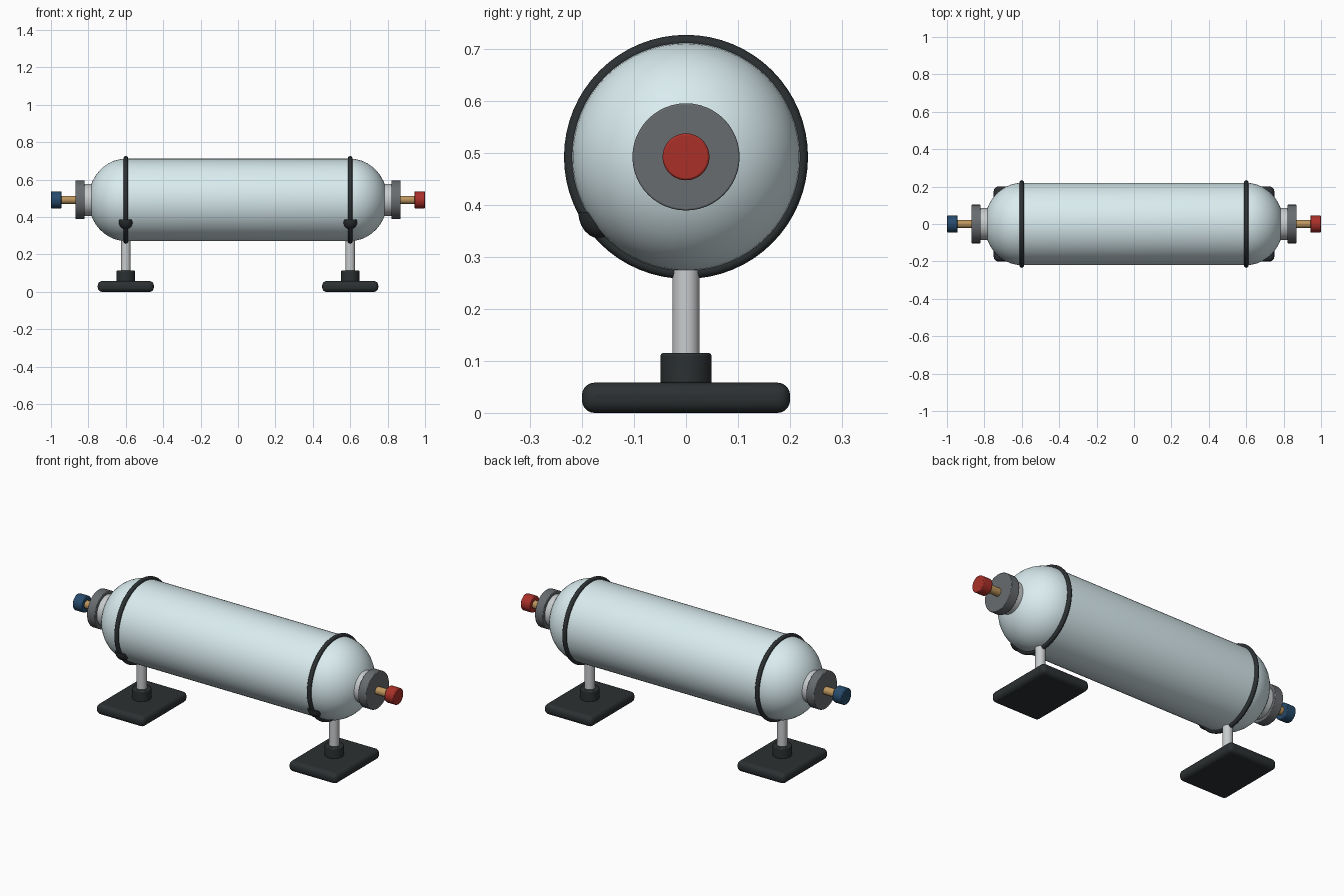
import bpy, bmesh, math
from mathutils import Matrix, Vector

if "Cube" in bpy.data.objects:
    bpy.data.objects.remove(bpy.data.objects["Cube"])

AX = 0.492  # height of the tank axis


def material(name, rgb):
    m = bpy.data.materials.new(name)
    m.diffuse_color = (*rgb, 1)
    m.use_nodes = True
    m.node_tree.nodes["Principled BSDF"].inputs["Base Color"].default_value = m.diffuse_color
    return m


SHELL = material("pale_blue", (0.70, 0.84, 0.87))
DARK = material("rubber_black", (0.025, 0.03, 0.032))
FLANGE = material("dark_grey", (0.14, 0.15, 0.16))
STEEL = material("steel", (0.58, 0.60, 0.61))
BRASS = material("brass", (0.50, 0.30, 0.11))
RED = material("red", (0.40, 0.03, 0.022))
BLUE = material("blue", (0.02, 0.07, 0.15))


def finish(ob, name, mat, bevel=0, segments=3):
    ob.name = name
    ob.data.materials.append(mat)
    if bevel:
        b = ob.modifiers.new("bevel", 'BEVEL')
        b.width, b.segments = bevel, segments
        b.limit_method = 'ANGLE'
    bpy.ops.object.select_all(action='DESELECT')
    ob.select_set(True)
    bpy.context.view_layer.objects.active = ob
    bpy.ops.object.shade_smooth_by_angle(angle=math.radians(35))
    return ob


def rod(name, axis, centre, radius, lo, hi, mat, bevel=0):
    """Cylinder along x or z between the coordinates lo and hi."""
    loc = list(centre)
    loc[0 if axis == 'x' else 2] = (lo + hi) / 2
    rot = (0, math.pi / 2, 0) if axis == 'x' else (0, 0, 0)
    bpy.ops.mesh.primitive_cylinder_add(vertices=48, radius=radius, depth=abs(hi - lo),
                                        location=loc, rotation=rot)
    return finish(bpy.context.object, name, mat, bevel, 2)


def bm_object(bm, name, mat):
    bmesh.ops.recalc_face_normals(bm, faces=bm.faces)
    me = bpy.data.meshes.new(name)
    bm.to_mesh(me)
    bm.free()
    ob = bpy.data.objects.new(name, me)
    bpy.context.collection.objects.link(ob)
    return finish(ob, name, mat)


# Tank shell: straight barrel with elliptical domes, spun about the x axis
right = [(0.6 + 0.2 * math.sin(math.radians(a)), 0.22 * math.cos(math.radians(a)))
         for a in range(0, 91, 9)]
right[-1] = (0.8, 0.0)
profile = [(-x, r) for x, r in reversed(right)] + right
bm = bmesh.new()
verts = [bm.verts.new((x, 0, AX + r)) for x, r in profile]
edges = [bm.edges.new(p) for p in zip(verts, verts[1:])]
bmesh.ops.spin(bm, geom=verts + edges, cent=(0, 0, AX), axis=(1, 0, 0),
               angle=2 * math.pi, steps=64)
bmesh.ops.remove_doubles(bm, verts=bm.verts, dist=1e-5)
bm_object(bm, "tank_shell", SHELL)

for s, side, knob in ((-1, "left", BLUE), (1, "right", RED)):
    # Clamping band around the end of the barrel
    bpy.ops.mesh.primitive_torus_add(major_segments=64, minor_segments=12,
                                     major_radius=0.2225, minor_radius=0.012,
                                     location=(s * 0.6, 0, AX), rotation=(0, math.pi / 2, 0))
    finish(bpy.context.object, side + "_band", DARK)

    # End fittings: neck, flange, pipe, cap
    c = (0, 0, AX)
    rod(side + "_neck", 'x', c, 0.086, s * 0.76, s * 0.825, STEEL)
    rod(side + "_flange", 'x', c, 0.103, s * 0.82, s * 0.87, FLANGE, 0.003)
    rod(side + "_pipe", 'x', c, 0.022, s * 0.86, s * 0.95, BRASS)
    rod(side + "_cap", 'x', c, 0.045, s * 0.943, s * 1.0, knob, 0.004)

    # Stand: post, collar, rounded foot
    p = (s * 0.6, 0, 0)
    rod(side + "_post", 'z', p, 0.026, 0.04, 0.29, STEEL)
    rod(side + "_collar", 'z', p, 0.049, 0.055, 0.115, DARK, 0.005)
    bpy.ops.mesh.primitive_cube_add(size=1, location=(s * 0.6, 0, 0.029))
    foot = bpy.context.object
    foot.scale = (0.3, 0.4, 0.058)
    bpy.ops.object.transform_apply(location=False, rotation=False, scale=True)
    finish(foot, side + "_foot", DARK, 0.024, 5)

    # Small half-round lug on the lower front of the band
    bm = bmesh.new()
    bmesh.ops.create_uvsphere(bm, u_segments=24, v_segments=12, radius=1)
    cut = bmesh.ops.bisect_plane(bm, geom=bm.verts[:] + bm.edges[:] + bm.faces[:],
                                 plane_co=(0, 0, 0), plane_no=(0, 0, 1), clear_outer=True)
    bmesh.ops.holes_fill(bm, edges=[e for e in bm.edges if e.is_boundary])
    bm.transform(Matrix.Translation(Vector((s * 0.6, -0.165, 0.386)))
                 @ Matrix.Diagonal((0.042, 0.042, 0.051, 1)))
    bm_object(bm, side + "_lug", DARK)
